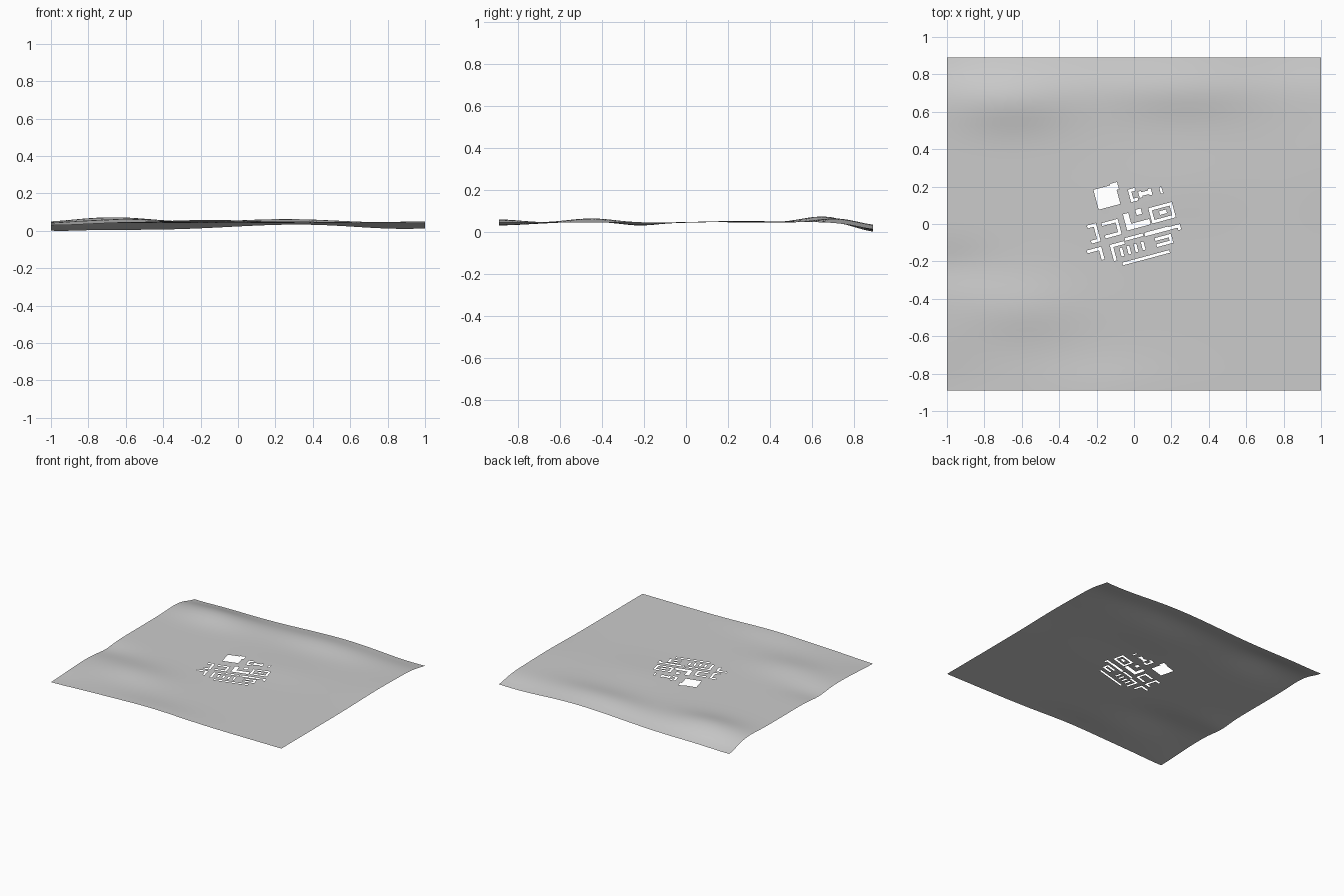
import bpy
import math
from mathutils import Vector, Matrix
from mathutils.geometry import delaunay_2d_cdt

cube = bpy.data.objects.get("Cube")
if cube:
    bpy.data.objects.remove(cube, do_unlink=True)

HALF_X, HALF_Y = 1.0, 0.89
COLUMNS, ROWS = 48, 44
STREET_TURN = Matrix.Rotation(math.radians(15), 2)
SIDES = {"N": (0, 1), "S": (0, -1), "E": (1, 0), "W": (-1, 0)}

# Rises and hollows: centre x, centre y, reach in x, reach in y, rise
HILLS = [
    (-0.67, 0.66, 0.3, 0.15, 0.031),
    (0.25, 0.72, 0.4, 0.14, 0.022),
    (-0.6, -0.45, 0.3, 0.16, 0.02),
    (-0.15, -0.89, 0.35, 0.15, 0.015),
    (-1, -0.89, 0.25, 0.2, -0.013),
    (-1, -0.22, 0.25, 0.12, -0.014),
    (1, 0.3, 0.25, 0.3, 0.007),
    (0.25, 0.2, 0.35, 0.2, 0.007),
    (-0.6, 0.93, 0.8, 0.15, -0.043),
    (0.9, 0.93, 0.4, 0.15, -0.034),
    (-1, 0.89, 0.2, 0.15, -0.012),
]


def height(x, y):
    z = 0.043
    for hill_x, hill_y, reach_x, reach_y, rise in HILLS:
        z += rise * math.exp(-((x - hill_x) / reach_x) ** 2
                             - ((y - hill_y) / reach_y) ** 2)
    return max(0, z)


# Ground points; building outlines are added to them below
points = [Vector(((2 * i / COLUMNS - 1) * HALF_X, (2 * j / ROWS - 1) * HALF_Y))
          for j in range(ROWS + 1) for i in range(COLUMNS + 1)]
outlines = []


def block(x, y, length, width, shift=(0, 0)):
    """Footprint in hundredths, turned and shifted along the street grid."""
    start = len(points)
    for u, v in ((-1, -1), (1, -1), (1, 1), (-1, 1)):
        offset = Vector((shift[0] + u * length / 2, shift[1] + v * width / 2))
        points.append((Vector((x, y)) + STREET_TURN @ offset) / 100)
    outlines.append(list(range(start, start + 4)))


def court(x, y, length, width, sides, depth=1.6):
    """Wings along the named sides of a rectangular yard."""
    for side in sides:
        u, v = SIDES[side]
        shift = (u * (length - depth) / 2, v * (width - depth) / 2)
        block(x, y, depth if u else length, depth if v else width, shift)


# Large hall
block(-14.5, 14.5, 12, 11)
block(-10.5, 20, 4, 4)

# Northern houses
court(-0.5, 15.5, 4, 7, "NSW")
court(6, 16.5, 7, 3.5, "EW")
block(6, 16.5, 6, 2)
block(14.5, 18, 1.2, 3.5)

# Central corner building and pavilion
court(1.5, 2.5, 13, 9, "WS", 3)
block(2.5, 6.5, 3, 3)

# Courtyards to the east and west
court(15, 6, 13, 8.5, "NSEW")
block(15.5, 6.3, 4, 2)
court(-12, -2.5, 9, 8.5, "NSE")
court(-21.5, -5, 5, 10, "NSE")

# Southern corners
court(-20.5, -16.5, 8, 7, "NE")
court(-8, -14.5, 8, 9, "NW")
court(16, -8.8, 9, 5, "NSE")

# Buildings along the middle street
block(0, -7, 10, 1.5)
block(12, -4, 13, 2)
court(21, -2.5, 8, 3, "NE")

# Repeated houses and the long southern terrace
for i in range(4):
    block(-6.5 + 3.8 * i, -15 + 1.1 * i, 1.5, 4.5)
block(6.5, -18, 26, 1.5)

# Terrain sheet, left open inside every footprint
flat, _, triangles, _, _, sources = delaunay_2d_cdt(points, [], outlines, 0, 1e-5)
ground = [tri for tri, source in zip(triangles, sources) if not source]
kept = sorted({i for tri in ground for i in tri})
order = {old: new for new, old in enumerate(kept)}
mesh = bpy.data.meshes.new("terrain")
mesh.from_pydata([(*flat[i], height(*flat[i])) for i in kept], [],
                 [[order[i] for i in tri] for tri in ground])
mesh.update()
terrain = bpy.data.objects.new("terrain", mesh)
bpy.context.collection.objects.link(terrain)

# Plain grey ground
colour = (0.6, 0.6, 0.6, 1)
grey = bpy.data.materials.new("ground_grey")
grey.use_nodes = True
grey.diffuse_color = colour
grey.node_tree.nodes["Principled BSDF"].inputs["Base Color"].default_value = colour
mesh.materials.append(grey)

bpy.context.view_layer.objects.active = terrain
terrain.select_set(True)
bpy.ops.object.shade_smooth_by_angle(angle=math.radians(40))
